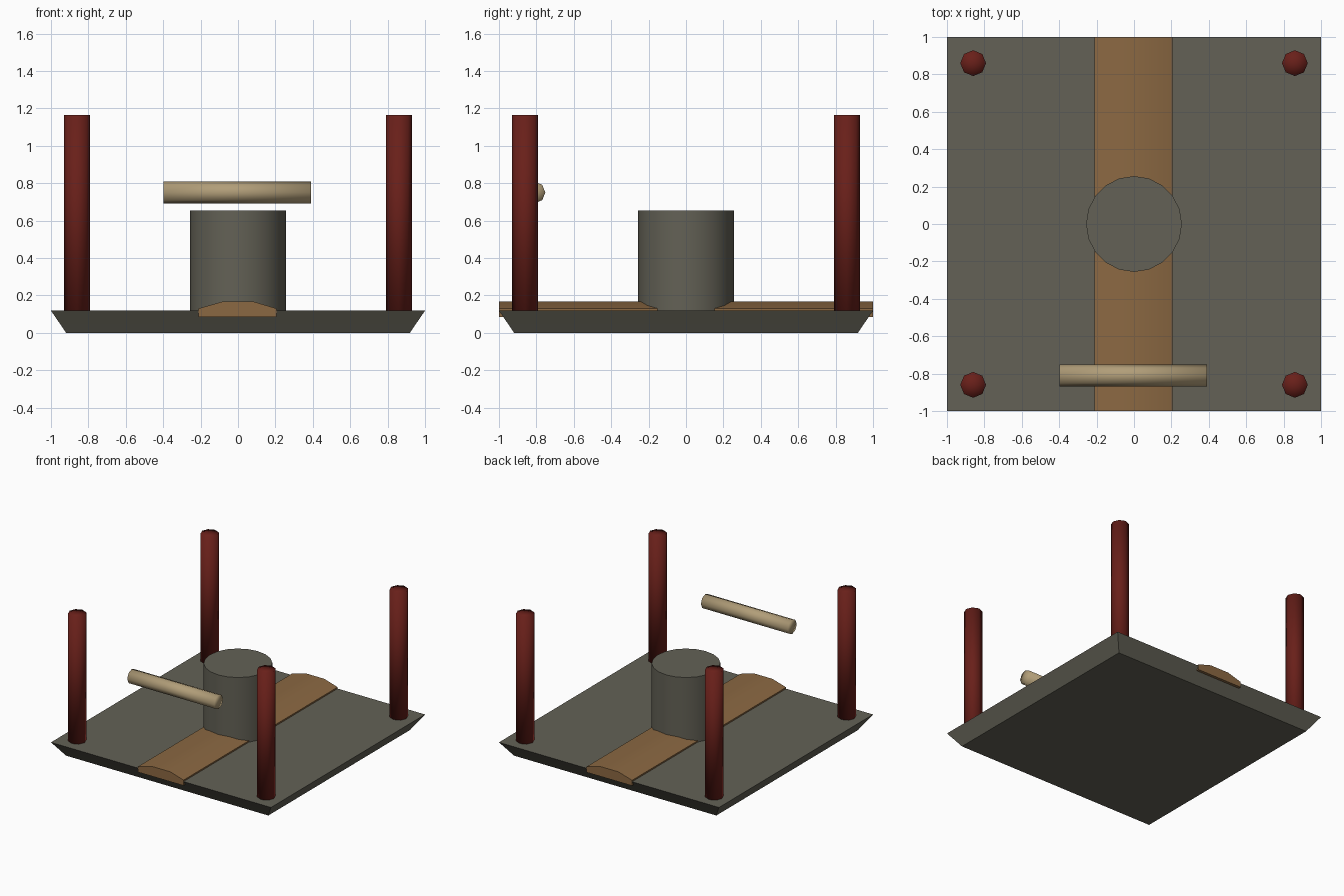
import bpy, bmesh, math

if "Cube" in bpy.data.objects:
    bpy.data.objects.remove(bpy.data.objects["Cube"])


def material(name, rgb):
    m = bpy.data.materials.new(name)
    m.diffuse_color = (*rgb, 1)
    m.use_nodes = True
    m.node_tree.nodes["Principled BSDF"].inputs["Base Color"].default_value = m.diffuse_color
    return m


STONE = material("stone", (0.125, 0.12, 0.092))
RED = material("red_paint", (0.14, 0.014, 0.010))
WOOD = material("wood", (0.26, 0.14, 0.055))
PALE = material("pale_wood", (0.44, 0.34, 0.19))


def cylinder(name, mat, sides, radius, length, loc, rot=(0, 0, 0), fill='NGON', sharp=None):
    bpy.ops.mesh.primitive_cylinder_add(vertices=sides, radius=radius, depth=length,
                                        location=loc, rotation=rot, end_fill_type=fill)
    ob = bpy.context.object
    ob.name = name
    ob.data.materials.append(mat)
    if sharp:
        bpy.ops.object.shade_smooth_by_angle(angle=math.radians(sharp))
    else:
        bpy.ops.object.shade_smooth()
    return ob


def loft(name, mat, rings):
    """Skin a list of equal rings and cap both ends."""
    bm = bmesh.new()
    vs = [[bm.verts.new(p) for p in ring] for ring in rings]
    n = len(rings[0])
    for a, b in zip(vs, vs[1:]):
        for i in range(n):
            j = (i + 1) % n
            bm.faces.new((a[i], a[j], b[j], b[i]))
    bm.faces.new(vs[0][::-1])
    bm.faces.new(vs[-1])
    bmesh.ops.recalc_face_normals(bm, faces=bm.faces)
    me = bpy.data.meshes.new(name)
    bm.to_mesh(me)
    bm.free()
    ob = bpy.data.objects.new(name, me)
    bpy.context.collection.objects.link(ob)
    me.materials.append(mat)
    bpy.context.view_layer.objects.active = ob
    bpy.ops.object.select_all(action='DESELECT')
    ob.select_set(True)
    bpy.ops.object.shade_smooth_by_angle(angle=math.radians(35))
    return ob


# Square slab, wider at the top
loft("base_slab", STONE, [[(-s, -s, z), (s, -s, z), (s, s, z), (-s, s, z)]
                          for s, z in ((0.92, 0), (0.96, 0.06), (1.0, 0.118))])

# Raised walkway running front to back
profile = [(-0.21, 0.085), (0.205, 0.085), (0.205, 0.13),
           (0.085, 0.166), (-0.085, 0.166), (-0.21, 0.13)]
loft("walkway", WOOD, [[(x, y, z) for x, z in profile] for y in (-1, 1)])

# Central pillar
cylinder("central_pillar", STONE, 20, 0.256, 0.555, (0, 0, 0.3775), sharp=35)

# Four corner posts
for sx in (-1, 1):
    for sy in (-1, 1):
        cylinder("corner_post", RED, 8, 0.069, 1.065,
                 (sx * 0.86, sy * 0.86, 0.6325), fill='TRIFAN')

# Crossbar floating over the front end
cylinder("front_crossbar", PALE, 8, 0.058, 0.79, (-0.004, -0.81, 0.75),
         (0, math.pi / 2, 0), fill='TRIFAN')
